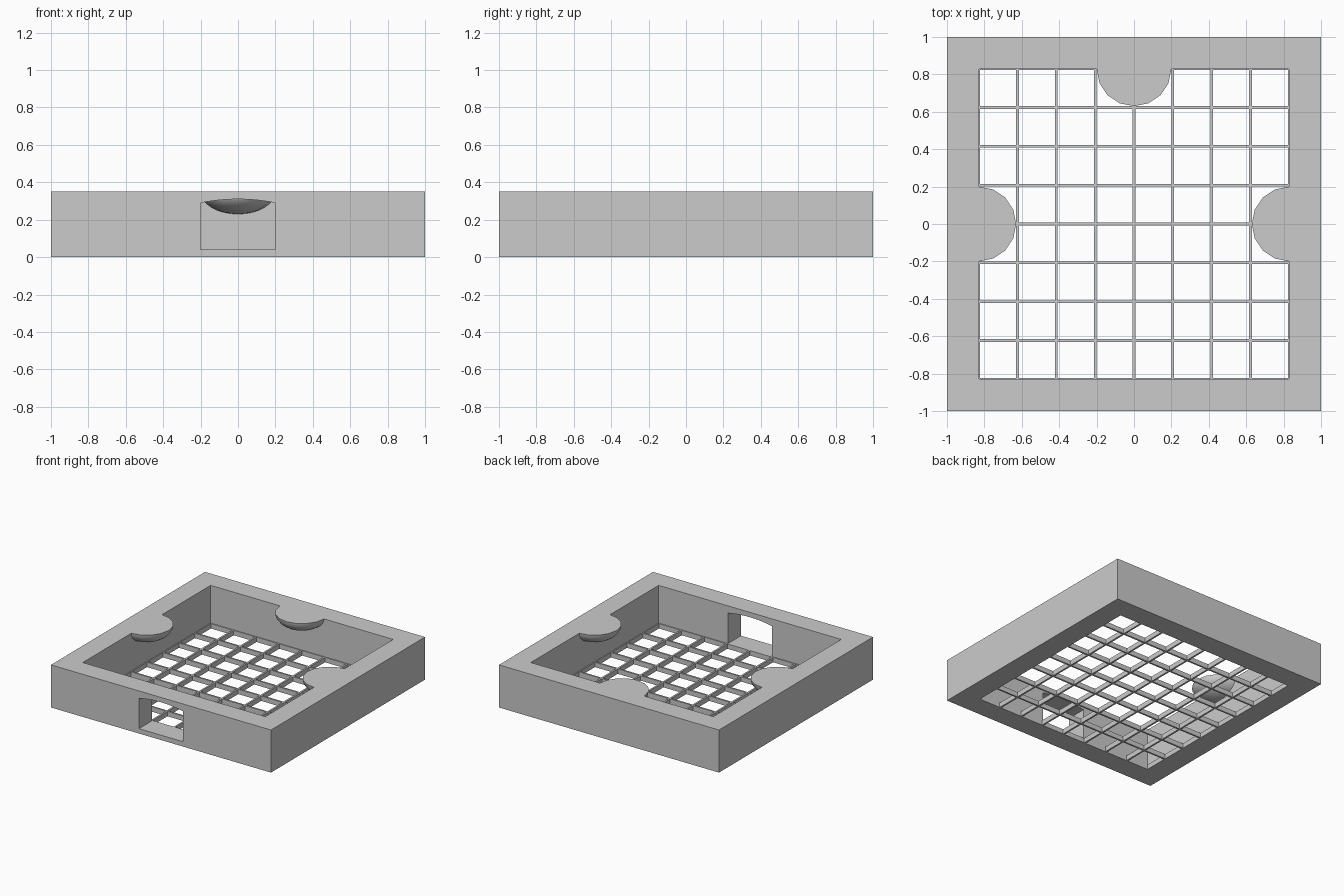
import bpy, bmesh, math
from mathutils import Vector, Matrix

if "Cube" in bpy.data.objects:
    bpy.data.objects.remove(bpy.data.objects["Cube"])

H, IN, FLOOR = 0.35, 0.83, 0.04   # tray height, inner half width, grid thickness


def add(name, bm):
    bmesh.ops.recalc_face_normals(bm, faces=bm.faces)
    me = bpy.data.meshes.new(name)
    bm.to_mesh(me)
    bm.free()
    ob = bpy.data.objects.new(name, me)
    bpy.context.collection.objects.link(ob)
    return ob


def prism(name, points, direction):
    bm = bmesh.new()
    f = bm.faces.new([bm.verts.new(p) for p in points])
    ext = bmesh.ops.extrude_face_region(bm, geom=[f], use_keep_orig=True)
    vs = [g for g in ext["geom"] if isinstance(g, bmesh.types.BMVert)]
    bmesh.ops.translate(bm, verts=vs, vec=Vector(direction))
    return add(name, bm)


def square(r, z):
    return [(-r, -r, z), (r, -r, z), (r, r, z), (-r, r, z)]


# Outer frame, opened by the cavity and the arched front window
frame = prism("tray_frame", square(1, 0), (0, 0, H))
cavity = prism("cavity_cutter", square(IN, -0.1), (0, 0, 1))
arch = [(0.2 - 0.4 * i / 12) for i in range(13)]
profile = [(-0.2, -1.1, FLOOR), (0.2, -1.1, FLOOR)]
profile += [(x, -1.1, 0.29 + 0.02 * (1 - (x / 0.2) ** 2)) for x in arch]
window = prism("window_cutter", profile, (0, 0.4, 0))
for cutter in (cavity, window):
    cutter.hide_render = True
    mod = frame.modifiers.new(cutter.name, 'BOOLEAN')
    mod.operation, mod.solver, mod.object = 'DIFFERENCE', 'EXACT', cutter
bpy.context.view_layer.objects.active = frame
for mod in list(frame.modifiers):
    bpy.ops.object.modifier_apply(modifier=mod.name)
for cutter in (cavity, window):
    bpy.data.objects.remove(cutter)

# Open grid floor, 8 by 8 cells
bm = bmesh.new()
bmesh.ops.create_grid(bm, x_segments=8, y_segments=8, size=IN)
cells = list(bm.faces)
bmesh.ops.inset_individual(bm, faces=cells, thickness=0.01)
bmesh.ops.delete(bm, geom=cells, context='FACES')
ext = bmesh.ops.extrude_face_region(bm, geom=list(bm.faces), use_keep_orig=True)
vs = [g for g in ext["geom"] if isinstance(g, bmesh.types.BMVert)]
bmesh.ops.translate(bm, verts=vs, vec=(0, 0, FLOOR))
add("grid_floor", bm)

# Half-bowl tabs on the left, right and back walls
for name, angle in (("back_tab", 0), ("left_tab", 90), ("right_tab", -90)):
    bm = bmesh.new()
    bmesh.ops.create_uvsphere(bm, u_segments=16, v_segments=16, radius=0.2)
    for normal in ((0, 0, 1), (0, 1, 0)):
        bmesh.ops.bisect_plane(bm, geom=bm.verts[:] + bm.edges[:] + bm.faces[:],
                               plane_co=(0, 0, 0), plane_no=normal, dist=1e-5,
                               clear_outer=True)
    for f in bm.faces:
        f.smooth = True
    rim = [e for e in bm.edges if all(abs(v.co.z) < 1e-4 for v in e.verts)]
    ends = [v for v in bm.verts if abs(v.co.z) < 1e-4 and abs(v.co.y) < 1e-4]
    if len(ends) == 2:
        rim.append(bm.edges.get(ends) or bm.edges.new(ends))
    top = bmesh.ops.contextual_create(bm, geom=rim)["faces"]
    for f in top:
        f.smooth = False
    for e in rim:
        e.smooth = False
    bmesh.ops.scale(bm, verts=bm.verts, vec=(1, 1, 0.6))
    bmesh.ops.translate(bm, verts=bm.verts, vec=(0, IN, H))
    bmesh.ops.transform(bm, verts=bm.verts,
                        matrix=Matrix.Rotation(math.radians(angle), 4, 'Z'))
    add(name, bm)
